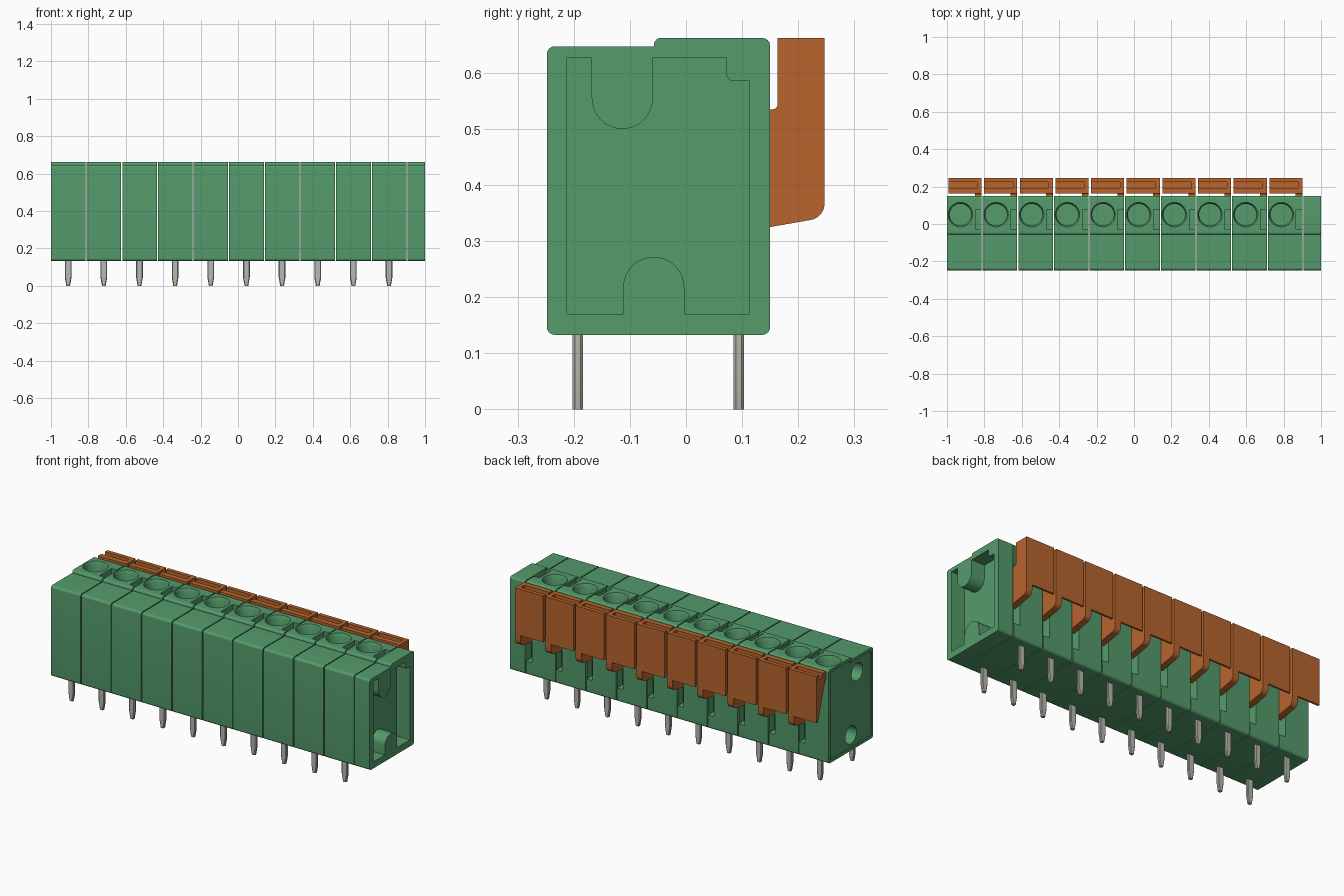
import bpy, bmesh, math
from mathutils import Vector, Matrix

cube = bpy.data.objects.get("Cube")
if cube:
    bpy.data.objects.remove(cube, do_unlink=True)

PITCH, COUNT, WIDTH = 0.1906, 10, 0.185


def material(name, rgb):
    m = bpy.data.materials.new(name)
    m.use_nodes = True
    m.diffuse_color = (*rgb, 1)
    m.node_tree.nodes["Principled BSDF"].inputs["Base Color"].default_value = (*rgb, 1)
    return m


GREEN = material("green plastic", (0.089, 0.328, 0.147))
ORANGE = material("orange plastic", (0.479, 0.130, 0.027))
METAL = material("tinned metal", (0.479, 0.479, 0.429))


def fillet(corners, steps=8):
    """Turn (a, b, radius) corners into a rounded 2D outline."""
    out = []
    for i, (a, b, r) in enumerate(corners):
        p = Vector((a, b))
        if r == 0:
            out.append(p)
            continue
        u = (Vector(corners[i - 1][:2]) - p).normalized()
        v = (Vector(corners[(i + 1) % len(corners)][:2]) - p).normalized()
        half = u.angle(v) / 2
        t = r / math.tan(half)
        c = p + (u + v).normalized() * (r / math.sin(half))
        s, e = p + u * t - c, p + v * t - c
        sweep = s.angle(e)
        for k in range(steps + 1):
            f = k / steps
            out.append(c + (s * math.sin((1 - f) * sweep) + e * math.sin(f * sweep)) / math.sin(sweep))
    return [p for i, p in enumerate(out) if (p - out[i - 1]).length > 1e-5]


def make_object(name, bm, mat):
    bmesh.ops.recalc_face_normals(bm, faces=bm.faces)
    me = bpy.data.meshes.new(name)
    bm.to_mesh(me)
    bm.free()
    me.materials.append(mat)
    ob = bpy.data.objects.new(name, me)
    bpy.context.collection.objects.link(ob)
    return ob


def prism(name, corners, x0, x1, mat):
    """Extrude a (y, z, radius) outline along x."""
    bm = bmesh.new()
    face = bm.faces.new([bm.verts.new((x0, p.x, p.y)) for p in fillet(corners)])
    new = bmesh.ops.extrude_face_region(bm, geom=[face])["geom"]
    bmesh.ops.translate(bm, vec=(x1 - x0, 0, 0),
                        verts=[v for v in new if isinstance(v, bmesh.types.BMVert)])
    return make_object(name, bm, mat)


def box(name, x0, x1, y0, y1, z0, z1, mat):
    return prism(name, [(y0, z0, 0), (y1, z0, 0), (y1, z1, 0), (y0, z1, 0)], x0, x1, mat)


def cone(name, r1, r2, depth, centre, mat, axis="Z"):
    bm = bmesh.new()
    rot = Matrix.Rotation(math.pi / 2, 4, "Y") if axis == "X" else Matrix()
    bmesh.ops.create_cone(bm, cap_ends=True, segments=40, radius1=r1, radius2=r2,
                          depth=depth, matrix=Matrix.Translation(centre) @ rot)
    return make_object(name, bm, mat)


def combine(ob, operation, tools):
    """Apply booleans and delete the tool objects."""
    for t in tools:
        mod = ob.modifiers.new("bool", "BOOLEAN")
        mod.operation, mod.object, mod.solver = operation, t, "EXACT"
    dg = bpy.context.evaluated_depsgraph_get()
    me = bpy.data.meshes.new_from_object(ob.evaluated_get(dg))
    ob.modifiers.clear()
    ob.data = me
    for t in tools:
        bpy.data.objects.remove(t, do_unlink=True)


def smooth(ob):
    bpy.ops.object.select_all(action="DESELECT")
    ob.select_set(True)
    bpy.context.view_layer.objects.active = ob
    bpy.ops.object.shade_smooth_by_angle(angle=math.radians(30))


def repeat(ob, base):
    """Lay out linked copies, one for each module."""
    smooth(ob)
    for i in range(COUNT):
        o = ob if i == 0 else ob.copy()
        if i:
            bpy.context.collection.objects.link(o)
        o.name = f"{base}_{i + 1}"
        o.location.x = -1 + PITCH * i


# Housing outline, shared by the modules and the end plate
BODY = [(-0.248, 0.133, 0.014), (0.15, 0.133, 0.014), (0.15, 0.662, 0.014),
        (-0.057, 0.662, 0.012), (-0.057, 0.647, 0), (-0.248, 0.647, 0.014)]
PANEL = [(-0.232, 0.149, 0.008), (0.134, 0.149, 0.008), (0.134, 0.646, 0.008),
         (-0.045, 0.646, 0), (-0.045, 0.631, 0), (-0.232, 0.631, 0.008)]

# Housing module: wire entry, test slot, lever slot, side panel and peg sockets
body = prism("housing", BODY, 0, WIDTH, GREEN)
combine(body, "DIFFERENCE", [
    cone("c", 0.058, 0.058, 0.14, (0.072, 0.05, 0.632), GREEN),
    cone("c", 0.058, 0.068, 0.02, (0.072, 0.05, 0.657), GREEN),
    box("c", 0.152, 0.2, -0.03, 0.077, 0.60, 0.70, GREEN),
    box("c", 0.147, 0.2, 0.10, 0.20, 0.21, 0.54, GREEN),
    prism("c", PANEL, -0.05, 0.005, GREEN),
    cone("c", 0.05, 0.05, 0.16, (0, -0.113, 0.555), GREEN, "X"),
    cone("c", 0.05, 0.05, 0.16, (0, -0.057, 0.218), GREEN, "X"),
])
repeat(body, "housing")

# End plate with an open cavity and two rounded pegs
end = prism("end_plate", BODY, -1 + PITCH * COUNT, 1, GREEN)
CAVITY = [(-0.212, 0.17, 0), (-0.112, 0.17, 0), (-0.112, 0.272, 0.0545), (-0.003, 0.272, 0.0545),
          (-0.003, 0.17, 0), (0.113, 0.17, 0), (0.113, 0.585, 0), (0.072, 0.585, 0.014),
          (0.072, 0.626, 0), (-0.059, 0.626, 0), (-0.059, 0.5, 0.0545), (-0.168, 0.5, 0.0545),
          (-0.168, 0.626, 0), (-0.212, 0.626, 0)]
combine(end, "DIFFERENCE", [prism("c", CAVITY, 0.917, 1.1, GREEN)])
smooth(end)

# Release lever: wedge-shaped push pad, hooked stem and a groove on top
lever = prism("lever", [(0.163, 0.662, 0), (0.163, 0.63, 0), (0.235, 0.40, 0),
                        (0.247, 0.40, 0), (0.247, 0.662, 0)], 0.008, WIDTH, ORANGE)
STEM = [(0.115, 0.319, 0), (0.247, 0.342, 0.03), (0.247, 0.662, 0), (0.163, 0.662, 0),
        (0.163, 0.535, 0.008), (0.115, 0.535, 0)]
combine(lever, "UNION", [prism("c", STEM, 0.149, WIDTH, ORANGE)])
combine(lever, "DIFFERENCE", [box("c", -0.05, 0.163, 0.193, 0.225, 0.638, 0.70, ORANGE)])
repeat(lever, "lever")

# Solder pins, tapered at the tip
for row, y in (("front", -0.193), ("rear", 0.094)):
    bm = bmesh.new()
    outline = [(-0.010, 0), (0.010, 0), (0.018, 0.045), (0.018, 0.15), (-0.018, 0.15), (-0.018, 0.045)]
    face = bm.faces.new([bm.verts.new((0.092 + a, y - 0.009, z)) for a, z in outline])
    new = bmesh.ops.extrude_face_region(bm, geom=[face])["geom"]
    bmesh.ops.translate(bm, vec=(0, 0.018, 0),
                        verts=[v for v in new if isinstance(v, bmesh.types.BMVert)])
    bmesh.ops.recalc_face_normals(bm, faces=bm.faces)
    sides = [e for e in bm.edges if abs(e.verts[0].co.z - e.verts[1].co.z) > 0.01]
    bmesh.ops.bevel(bm, geom=sides, offset=0.004, segments=1, affect="EDGES")
    repeat(make_object("pin", bm, METAL), f"{row}_pin")
